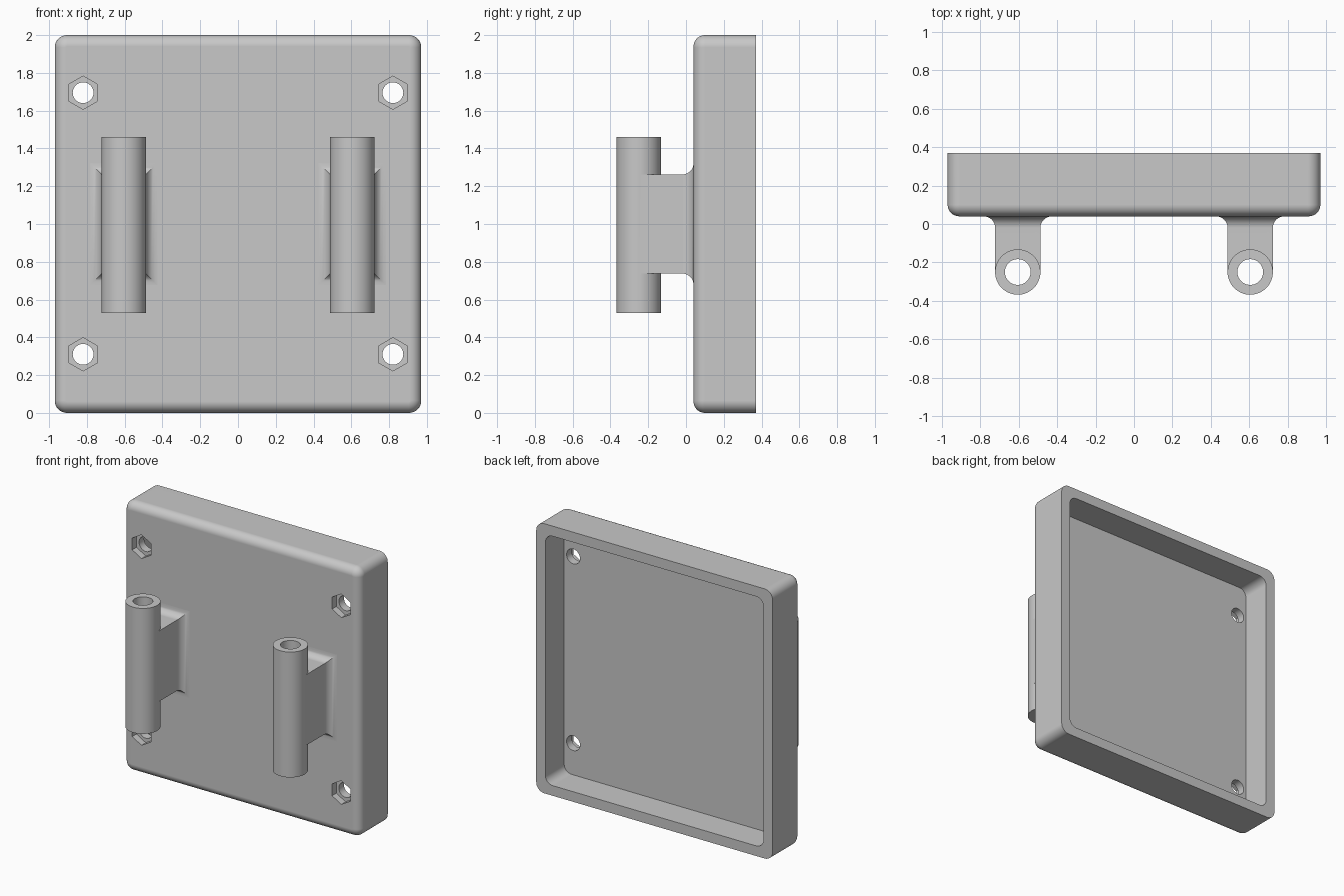
import bpy, bmesh
from math import sin, cos, pi

cube = bpy.data.objects.get("Cube")
if cube:
    bpy.data.objects.remove(cube, do_unlink=True)

grey = bpy.data.materials.new("light grey")
grey.use_nodes = True
colour = (0.58, 0.58, 0.58, 1)
grey.diffuse_color = colour
grey.node_tree.nodes["Principled BSDF"].inputs["Base Color"].default_value = colour


def rounded(hx, hz, r, cx=0, cz=1, steps=8):
    """Rectangle outline in x and z with rounded corners."""
    pts = []
    for k, (sx, sz) in enumerate([(1, 1), (-1, 1), (-1, -1), (1, -1)]):
        for i in range(steps + 1):
            a = (k + i / steps) * pi / 2
            pts.append((cx + sx * (hx - r) + r * cos(a), cz + sz * (hz - r) + r * sin(a)))
    return pts


def rectangle(hx, hz, cx=0, cz=1):
    return [(cx + sx * hx, cz + sz * hz) for sx, sz in [(1, 1), (-1, 1), (-1, -1), (1, -1)]]


def ngon(r, n, cx, cz):
    """Regular polygon with a corner pointing up."""
    return [(cx + r * sin(2 * pi * i / n), cz + r * cos(2 * pi * i / n)) for i in range(n)]


def loft(name, sections):
    """Solid through (y, outline) sections with capped ends."""
    bm = bmesh.new()
    rings = [[bm.verts.new((x, y, z)) for x, z in pts] for y, pts in sections]
    n = len(rings[0])
    for a, b in zip(rings, rings[1:]):
        for i in range(n):
            j = (i + 1) % n
            bm.faces.new((a[i], a[j], b[j], b[i]))
    bm.faces.new(rings[0])
    bm.faces.new(rings[-1])
    bmesh.ops.recalc_face_normals(bm, faces=bm.faces)
    mesh = bpy.data.meshes.new(name)
    bm.to_mesh(mesh)
    bm.free()
    obj = bpy.data.objects.new(name, mesh)
    bpy.context.collection.objects.link(obj)
    mesh.materials.append(grey)
    return obj


def rod(name, r, x, y, z0, z1):
    """Upright cylinder."""
    bpy.ops.mesh.primitive_cylinder_add(vertices=64, radius=r, depth=z1 - z0,
                                        location=(x, y, (z0 + z1) / 2))
    obj = bpy.context.object
    obj.name = name
    obj.data.materials.append(grey)
    return obj


def select(obj):
    bpy.ops.object.select_all(action="DESELECT")
    obj.select_set(True)
    bpy.context.view_layer.objects.active = obj


def combine(obj, tool, operation):
    """Apply a boolean and discard its tool."""
    select(obj)
    mod = obj.modifiers.new("boolean", "BOOLEAN")
    mod.operation, mod.solver, mod.object = operation, "EXACT", tool
    bpy.ops.object.modifier_apply(modifier=mod.name)
    bpy.data.objects.remove(tool, do_unlink=True)


def finish(obj):
    select(obj)
    bpy.ops.object.shade_smooth_by_angle(angle=pi / 6)
    mod = obj.modifiers.new("clean shading", "WEIGHTED_NORMAL")
    mod.keep_sharp = True


# Housing: a shallow tray with a rounded front edge
FRONT, BACK, FLOOR = 0.04, 0.37, 0.15
FILLET, CORNER, WALL = 0.06, 0.065, 0.075
W, H = 0.97, 1.0
sections = []
for i in range(9):
    a = i / 8 * pi / 2
    inset = FILLET * (1 - sin(a))
    sections.append((FRONT + FILLET * (1 - cos(a)), rounded(W - inset, H - inset, CORNER - inset)))
sections.append((BACK, rounded(W, H, CORNER)))
housing = loft("housing", sections)

# Open cavity at the back
cavity_outline = rounded(W - WALL, H - WALL, 0.06)
combine(housing, loft("cavity_cutter", [(FLOOR, cavity_outline), (0.5, cavity_outline)]), "DIFFERENCE")

# Bolt holes with hexagonal pockets in front
for x in (-0.82, 0.82):
    for z in (0.31, 1.695):
        pocket, hole = ngon(0.088, 6, x, z), ngon(0.055, 40, x, z)
        combine(housing, loft("pocket_cutter", [(-0.1, pocket), (FRONT + 0.05, pocket)]), "DIFFERENCE")
        combine(housing, loft("hole_cutter", [(-0.1, hole), (0.3, hole)]), "DIFFERENCE")
finish(housing)

# Hinge barrels on webs that flare into the housing
R, AXIS = 0.118, -0.25
for side, x in (("right", -0.605), ("left", 0.605)):
    barrel = rod(side + "_hinge", R, x, AXIS, 0.53, 1.46)
    hx, hz = R - 0.0005, 0.262
    web = [(AXIS, rectangle(hx, hz, x))]
    for i in range(9):
        a = i / 8 * pi / 2
        flare = FILLET * (1 - cos(a))
        web.append((FRONT - FILLET + FILLET * sin(a), rectangle(hx + flare, hz + flare, x)))
    web.append((FRONT + 0.02, rectangle(hx + FILLET, hz + FILLET, x)))
    combine(barrel, loft("web", web), "UNION")
    combine(barrel, rod("bore_cutter", 0.067, x, AXIS, 0.4, 1.6), "DIFFERENCE")
    finish(barrel)
